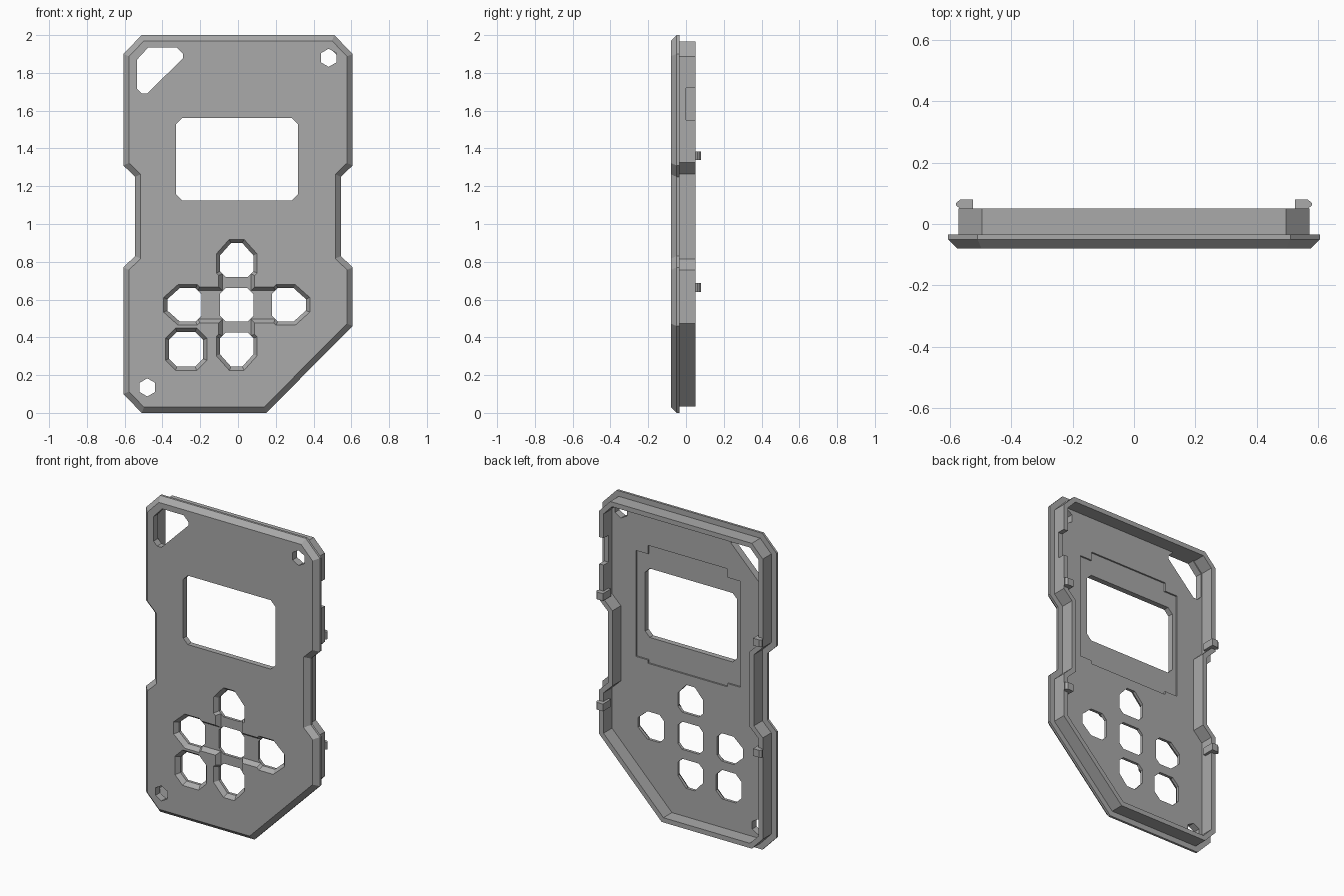
import bpy, bmesh
from math import sin, cos, pi
from mathutils import Vector

if "Cube" in bpy.data.objects:
    bpy.data.objects.remove(bpy.data.objects["Cube"])

grey = bpy.data.materials.new("matte_grey")
grey.use_nodes = True
grey.diffuse_color = (0.4, 0.4, 0.4, 1)
grey.node_tree.nodes["Principled BSDF"].inputs["Base Color"].default_value = (0.4, 0.4, 0.4, 1)

FRONT, FLOOR, RIM = -0.08, -0.035, 0.05


def inset(points, d):
    """Offset a counter-clockwise outline inwards (negative d grows it)."""
    pts = [Vector(p) for p in points]
    out = []
    for i, p in enumerate(pts):
        a = (p - pts[i - 1]).normalized()
        b = (pts[(i + 1) % len(pts)] - p).normalized()
        na, nb = Vector((-a.y, a.x)), Vector((-b.y, b.x))
        out.append(p + (na + nb) * d / (1 + na.dot(nb)))
    return out


def loft(name, outline, steps):
    """Solid from copies of an x-z outline, each step being (inset, y)."""
    bm = bmesh.new()
    rings = [[bm.verts.new((p.x, y, p.y)) for p in inset(outline, d)] for d, y in steps]
    n = len(outline)
    for r, s in zip(rings, rings[1:]):
        for i in range(n):
            j = (i + 1) % n
            bm.faces.new((r[i], r[j], s[j], s[i]))
    bm.faces.new(rings[0])
    bm.faces.new(rings[-1])
    bmesh.ops.recalc_face_normals(bm, faces=bm.faces)
    mesh = bpy.data.meshes.new(name)
    bm.to_mesh(mesh)
    bm.free()
    mesh.materials.append(grey)
    ob = bpy.data.objects.new(name, mesh)
    bpy.context.collection.objects.link(ob)
    return ob


def chamfered(x, z, w, h, c):
    """Rectangle about (x, z) with cut corners."""
    return [(x - w + c, z - h), (x + w - c, z - h), (x + w, z - h + c), (x + w, z + h - c),
            (x + w - c, z + h), (x - w + c, z + h), (x - w, z + h - c), (x - w, z - h + c)]


# Case: bevelled face plate with a thin wall standing on its back
right = [(0.15, 0), (0.607, 0.46), (0.607, 0.77), (0.545, 0.83),
         (0.545, 1.25), (0.607, 1.31), (0.607, 1.9), (0.51, 2)]
left = [(-x, z) for x, z in reversed(right[2:])] + [(-0.607, 0.1), (-0.51, 0)]
case = loft("case", right + left, [
    (0.03, FRONT), (0, -0.05), (0, FLOOR), (0.035, FLOOR),
    (0.035, RIM), (0.065, RIM), (0.065, FLOOR)])


def cut(outline, steps):
    tool = loft("cutter", outline, steps)
    tool.hide_render = True
    mod = case.modifiers.new("cut", "BOOLEAN")
    mod.operation, mod.solver, mod.object = "DIFFERENCE", "EXACT", tool
    bpy.context.view_layer.objects.active = case
    bpy.ops.object.modifier_apply(modifier=mod.name)
    bpy.data.objects.remove(tool)


def through(outline):
    cut(outline, [(0, -0.2), (0, 0)])


def dish(outline):
    """Shallow recess in the face with sloping sides."""
    depth, slope, over = 0.027, 0.02, 0.01
    cut(outline, [(-slope * (1 + over / depth), FRONT - over), (0, FRONT + depth)])


# Direction buttons: house-shaped holes pointing away from the centre
cx, cz = -0.007, 0.572
pads = []
for dx, dz, reach in ((1, 0, 0.277), (0, 1, 0.237), (-1, 0, 0.277), (0, -1, 0.237)):
    shape = [(-0.06, -0.088), (0.025, -0.088), (0.09, -0.03), (0.09, 0.03),
             (0.025, 0.088), (-0.06, 0.088), (-0.09, 0.058), (-0.09, -0.058)]
    pads.append([(cx + dx * (u + reach) - dz * v, cz + dz * (u + reach) + dx * v)
                 for u, v in shape])
centre = chamfered(cx, cz, 0.088, 0.088, 0.03)
action = chamfered(-0.275, 0.337, 0.09, 0.092, 0.042)
for pad in pads + [centre, action]:
    dish(pad)

# Channels joining the direction buttons
dish(chamfered(cx, cz, 0.25, 0.075, 0.01))
dish(chamfered(cx, cz, 0.075, 0.21, 0.01))
for pad in pads + [centre, action]:
    through(pad)

# Screen seat in the back, then the screen window
for x, z, w, h in ((0.01, 1.32, 0.365, 0.335), (0.012, 1.337, 0.278, 0.373)):
    cut(chamfered(x, z, w, h, 0.002), [(0, FLOOR - 0.01), (0, 0)])
through(chamfered(-0.005, 1.343, 0.322, 0.218, 0.032))

# Strap hole and two hexagonal screw holes
through([(-0.51, 1.69), (-0.48, 1.69), (-0.29, 1.88), (-0.29, 1.9),
         (-0.325, 1.935), (-0.475, 1.935), (-0.535, 1.87), (-0.535, 1.715)])
for x, z in ((0.48, 1.88), (-0.48, 0.135)):
    through([(x + 0.048 * sin(-k * pi / 3), z + 0.048 * cos(k * pi / 3)) for k in range(6)])

# Side port notch in the left wall
cut([(0.5, 1.55), (0.65, 1.55), (0.65, 1.72), (0.5, 1.72)], [(0, 0), (0, 0.1)])


# Snap clips standing above the wall, with pointed outer hooks
def clip(name, side, z):
    profile = [(0.525, 0), (0.56, 0), (0.56, 0.05), (0.567, 0.05), (0.58, 0.06),
               (0.58, 0.068), (0.567, 0.08), (0.525, 0.08)]
    bm = bmesh.new()
    face = bm.faces.new([bm.verts.new((side * x, y, z - 0.023)) for x, y in profile])
    top = bmesh.ops.extrude_face_region(bm, geom=[face])["geom"]
    bmesh.ops.translate(bm, vec=(0, 0, 0.046),
                        verts=[v for v in top if isinstance(v, bmesh.types.BMVert)])
    bmesh.ops.recalc_face_normals(bm, faces=bm.faces)
    mesh = bpy.data.meshes.new(name)
    bm.to_mesh(mesh)
    bm.free()
    mesh.materials.append(grey)
    bpy.context.collection.objects.link(bpy.data.objects.new(name, mesh))


for label, side in (("left", 1), ("right", -1)):
    clip("upper_clip_" + label, side, 1.362)
    clip("lower_clip_" + label, side, 0.664)
